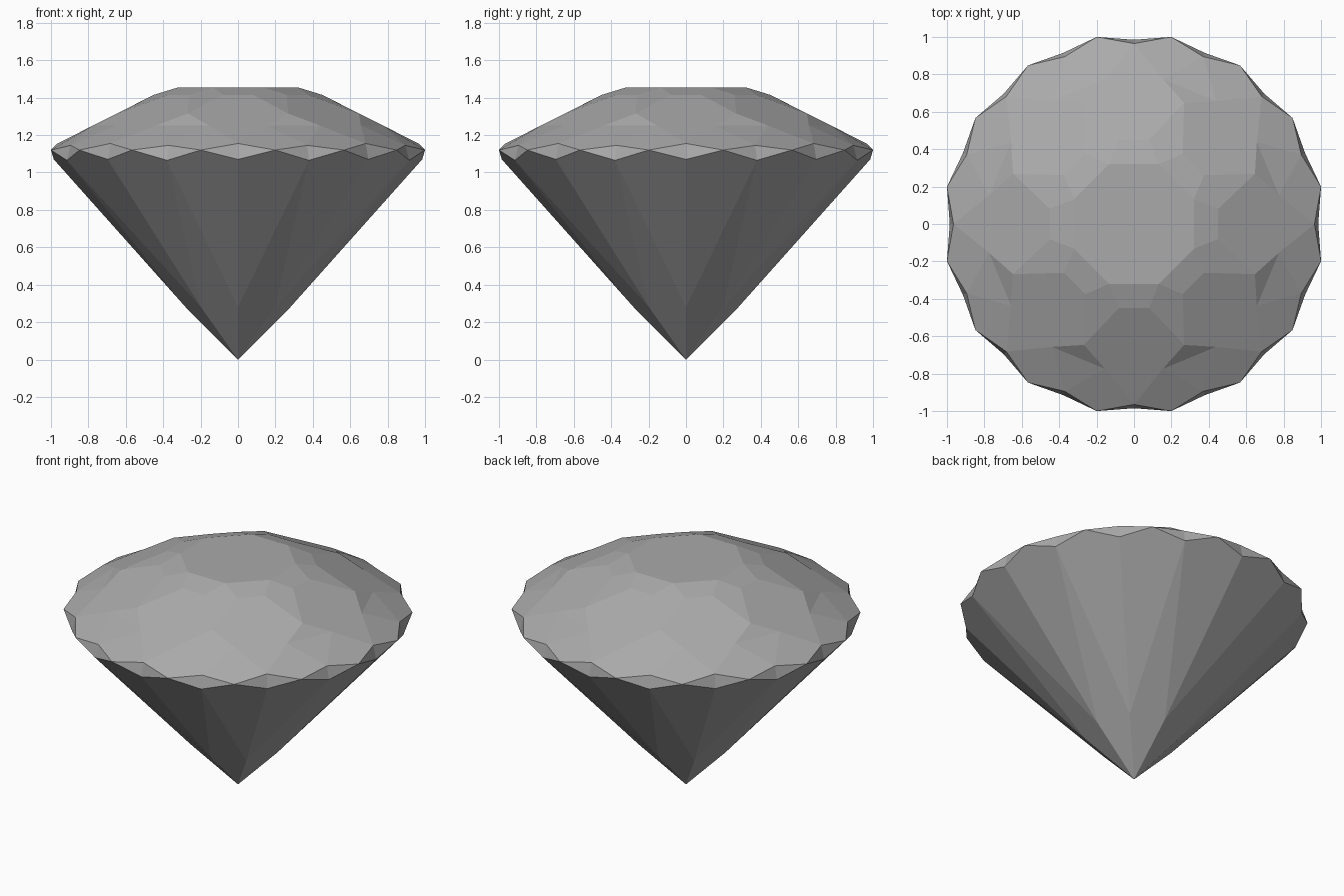
import bpy
import bmesh
from math import cos, sin, radians

cube = bpy.data.objects.get("Cube")
if cube:
    bpy.data.objects.remove(cube, do_unlink=True)

SYM = 8            # the cut repeats eight times round the axis
STEP = 360 / SYM
HALF = STEP / 2

grey = bpy.data.materials.new("stone_grey")
grey.use_nodes = True
tone = (0.4, 0.4, 0.4, 1)
grey.diffuse_color = tone
grey.node_tree.nodes["Principled BSDF"].inputs["Base Color"].default_value = tone

bm = bmesh.new()


def ring(radius, z, *angles):
    """Rows of vertices: one list of eight for each starting angle."""
    rows = []
    for a in angles:
        turns = [radians(a + STEP * k) for k in range(SYM)]
        rows.append([bm.verts.new((radius * cos(t), radius * sin(t), z)) for t in turns])
    return rows if len(rows) > 1 else rows[0]


# Crown corners, from the table outwards
table = ring(0.346, 1.455, HALF)
star_r, star_l = ring(0.457, 1.415, -10.2, 10.2)
bezel_tip = ring(0.70, 1.315, HALF)
kink_r, kink_l = ring(0.79, 1.251, -HALF / 2, HALF / 2)

# Girdle corners: scalloped edge with high, middle and low points
high_main = ring(0.965, 1.155, 0)
high_side = ring(0.968, 1.145, HALF)
mid_r, mid_l = ring(1.0198, 1.12, -HALF / 2, HALF / 2)
low_main = ring(0.985, 1.07, 0)
low_side = ring(0.99, 1.065, HALF)

# Pavilion corners
ridge = ring(0.28, 0.28, 0)
culet = bm.verts.new((0, 0, 0))

bm.faces.new(table)
for k in range(SYM):
    n, p = (k + 1) % SYM, k - 1
    facets = [
        # star, crown main and bezel facets
        (table[p], star_r[k], star_l[k], table[k]),
        (star_r[k], bezel_tip[p], kink_r[k], high_main[k], kink_l[k], bezel_tip[k], star_l[k]),
        (table[k], star_l[k], bezel_tip[k], star_r[n]),
        # small facets at each bezel tip
        (bezel_tip[k], kink_l[k], kink_r[n]),
        (kink_l[k], high_side[k], kink_r[n]),
        # upper halves
        (kink_l[k], high_main[k], mid_l[k], high_side[k]),
        (kink_r[k], high_side[p], mid_r[k], high_main[k]),
        # girdle diamonds, folded upright down the middle
        (high_main[k], low_main[k], mid_l[k]),
        (high_main[k], mid_r[k], low_main[k]),
        (high_side[k], low_side[k], mid_r[n]),
        (high_side[k], mid_l[k], low_side[k]),
        # lower halves and pavilion main facet
        (ridge[k], low_side[k], mid_l[k], low_main[k]),
        (ridge[k], low_main[k], mid_r[k], low_side[p]),
        (culet, ridge[n], low_side[k], ridge[k]),
    ]
    for f in facets:
        bm.faces.new(f)

bmesh.ops.recalc_face_normals(bm, faces=bm.faces)
mesh = bpy.data.meshes.new("cut_gem")
bm.to_mesh(mesh)
bm.free()
mesh.materials.append(grey)
gem = bpy.data.objects.new("cut_gem", mesh)
bpy.context.collection.objects.link(gem)
